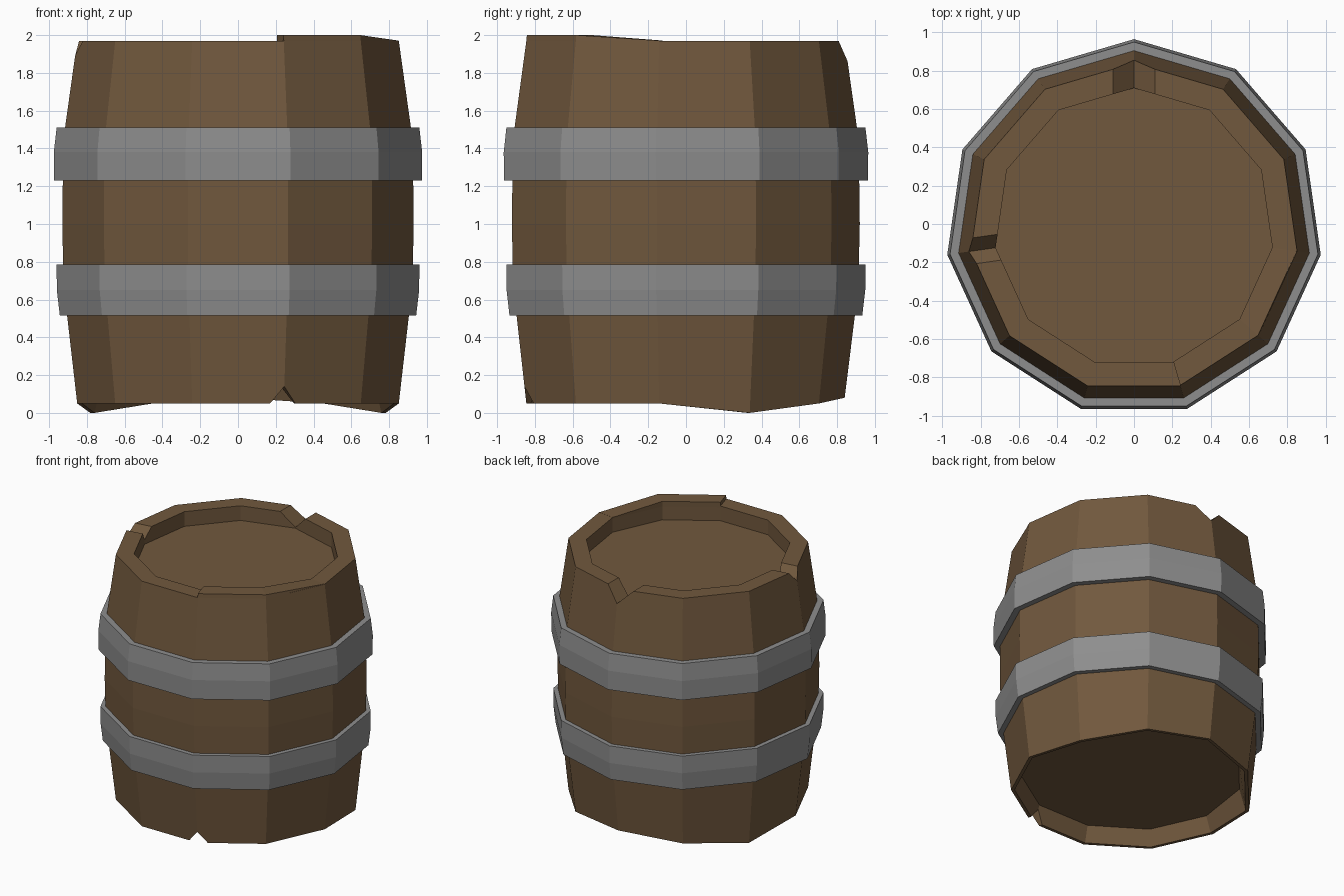
import bpy, bmesh, math
from mathutils import Vector

if "Cube" in bpy.data.objects:
    bpy.data.objects.remove(bpy.data.objects["Cube"])

N = 11
CY = -0.02                                   # ring centre, the back vertex points to +y


def material(name, col):
    m = bpy.data.materials.new(name)
    m.diffuse_color = (*col, 1)
    m.use_nodes = True
    m.node_tree.nodes["Principled BSDF"].inputs["Base Color"].default_value = m.diffuse_color
    return m


WOOD = material("brown wood", (0.165, 0.098, 0.047))
IRON = material("grey iron", (0.27, 0.27, 0.27))


def angle(k):
    return math.radians(90 + k * 360 / N)


def polar(r, a, z):
    return Vector((r * math.cos(a), r * math.sin(a) + CY, z))


def finish(name, bm, mat):
    bmesh.ops.recalc_face_normals(bm, faces=bm.faces)
    me = bpy.data.meshes.new(name)
    bm.to_mesh(me)
    bm.free()
    ob = bpy.data.objects.new(name, me)
    bpy.context.collection.objects.link(ob)
    me.materials.append(mat)
    return ob


def lathe(name, profile, mat, closed, lift=None):
    """Eleven-sided ring from (radius, z) points; open profiles get end caps."""
    bm = bmesh.new()
    rings = [[bm.verts.new(polar(r, angle(k), z + (lift(i, k) if lift else 0)))
              for k in range(N)] for i, (r, z) in enumerate(profile)]
    pairs = list(zip(rings, rings[1:]))
    if closed:
        pairs.append((rings[-1], rings[0]))
    else:
        bm.faces.new(rings[0])
        bm.faces.new(rings[-1])
    for a, b in pairs:
        for k in range(N):
            j = (k + 1) % N
            bm.faces.new((a[k], a[j], b[j], b[k]))
    return finish(name, bm, mat)


def uneven_bottom(i, k):
    """Staves at the back sides reach lower, the back one is shorter."""
    if i in (1, 2):
        return {2: -0.05, 9: -0.05, 0: 0.03}.get(k, 0)
    return 0


# barrel body with recessed lid and base
body = lathe("barrel_body", [
    (0.79, 0.17), (0.835, 0.05), (0.86, 0.05), (0.914, 0.515), (0.935, 0.78),
    (0.94, 1.0), (0.937, 1.23), (0.925, 1.51), (0.86, 1.97), (0.73, 1.97),
    (0.73, 1.855)], WOOD, False, uneven_bottom)


def notch(k, half, apex, base):
    """Radial V-shaped cutter at ring vertex k."""
    a = angle(k)
    side = Vector((-math.sin(a), math.cos(a), 0))
    bm = bmesh.new()
    ends = []
    for r in (0.70, 1.05):
        ends.append([bm.verts.new(polar(r, a, apex)),
                     bm.verts.new(polar(r, a, base) + side * half),
                     bm.verts.new(polar(r, a, base) - side * half)])
    for e in ends:
        bm.faces.new(e)
    for i in range(3):
        j = (i + 1) % 3
        bm.faces.new((ends[0][i], ends[0][j], ends[1][j], ends[1][i]))
    cutter = finish("notch_cutter", bm, WOOD)
    cutter.hide_render = True
    mod = body.modifiers.new("notch", 'BOOLEAN')
    mod.operation = 'DIFFERENCE'
    mod.solver = 'EXACT'
    mod.object = cutter
    return cutter


# chips in the top rim (back, left) and bottom rim (front right)
cutters = [notch(0, 0.13, 1.862, 1.99), notch(3, 0.085, 1.89, 1.99),
           notch(6, 0.085, 0.14, 0.03), notch(7, 0.07, 0.14, 0.03)]
bpy.context.view_layer.update()
dg = bpy.context.evaluated_depsgraph_get()
cut_mesh = bpy.data.meshes.new_from_object(body.evaluated_get(dg))
body.modifiers.clear()
body.data = cut_mesh
for c in cutters:
    bpy.data.objects.remove(c)

# longer stave on the rim at the front right, sloping down to its neighbour
bm = bmesh.new()
sections = []
for k, top in ((6, 2.0), (7, 2.0), (8, 1.971)):
    sections.append([bm.verts.new(polar(r, angle(k), z)) for r, z in
                     ((0.73, 1.96), (0.861, 1.96), (0.857, top), (0.729, top))])
for a, b in zip(sections, sections[1:]):
    for i in range(4):
        j = (i + 1) % 4
        bm.faces.new((a[i], a[j], b[j], b[i]))
bm.faces.new(sections[0])
bm.faces.new(sections[-1])
finish("raised_stave", bm, WOOD)

# iron hoops
lathe("upper_hoop", [(0.90, 1.23), (0.983, 1.23), (0.985, 1.38), (0.97, 1.51),
                     (0.90, 1.51)], IRON, True)
lathe("lower_hoop", [(0.89, 0.515), (0.953, 0.515), (0.969, 0.65), (0.97, 0.785),
                     (0.90, 0.785)], IRON, True)
